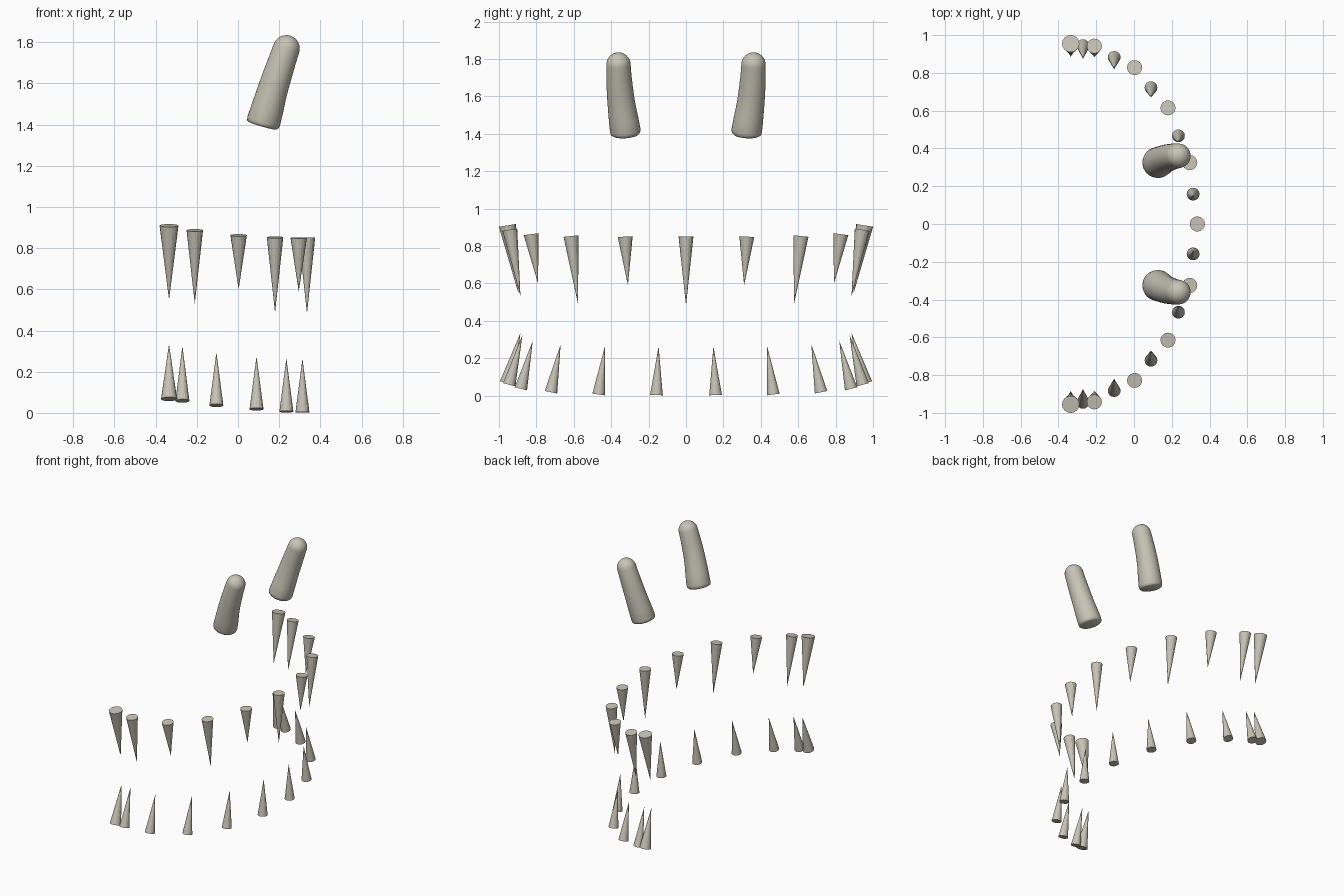
import bpy, bmesh, math
from mathutils import Vector

cube = bpy.data.objects.get("Cube")
if cube:
    bpy.data.objects.remove(cube)

bone = bpy.data.materials.new("bone")
bone.use_nodes = True
bone.diffuse_color = (0.58, 0.55, 0.47, 1)
bone.node_tree.nodes["Principled BSDF"].inputs["Base Color"].default_value = bone.diffuse_color


def add_object(name, bm):
    bmesh.ops.recalc_face_normals(bm, faces=bm.faces)
    mesh = bpy.data.meshes.new(name)
    bm.to_mesh(mesh)
    bm.free()
    mesh.materials.append(bone)
    obj = bpy.data.objects.new(name, mesh)
    bpy.context.collection.objects.link(obj)
    return obj


def tooth(name, base, height, lean, radius):
    """Cone from the base centre; the tip leans towards y = 0."""
    base = Vector(base)
    axis = Vector((0, -lean * base.y * abs(height), height))
    bm = bmesh.new()
    bmesh.ops.create_cone(bm, cap_ends=True, segments=16, radius1=radius,
                          radius2=0, depth=axis.length)
    bmesh.ops.translate(bm, verts=bm.verts, vec=(0, 0, axis.length / 2))
    bmesh.ops.rotate(bm, verts=bm.verts, matrix=axis.to_track_quat('Z', 'Y').to_matrix())
    bmesh.ops.translate(bm, verts=bm.verts, vec=base)
    bmesh.ops.remove_doubles(bm, verts=bm.verts, dist=0.0001)
    add_object(name, bm)


def tooth_row(name, row, lean):
    for i, (x, y, z, height, radius) in enumerate(row):
        for side, sign in (("left", 1), ("right", -1)):
            # a tooth on the centre line is built once
            if y or sign > 0:
                tooth(f"{name}_{i}_{side if y else 'middle'}", (x, sign * y, z), height, lean, radius)


# Teeth: x, y, base z, height to tip, radius
upper = [
    (0.335, 0, 0.852, -0.37, 0.04),
    (0.295, 0.325, 0.85, -0.26, 0.04),
    (0.18, 0.615, 0.853, -0.366, 0.04),
    (0.003, 0.828, 0.863, -0.264, 0.04),
    (-0.21, 0.942, 0.887, -0.357, 0.04),
    (-0.335, 0.955, 0.91, -0.361, 0.046),
]
lower = [
    (0.313, 0.158, 0.003, 0.26, 0.034),
    (0.235, 0.467, 0.006, 0.26, 0.034),
    (0.09, 0.722, 0.018, 0.257, 0.034),
    (-0.105, 0.883, 0.036, 0.258, 0.034),
    (-0.27, 0.945, 0.058, 0.267, 0.034),
    (-0.335, 0.957, 0.067, 0.268, 0.039),
]
tooth_row("upper_tooth", upper, 0.17)
tooth_row("lower_tooth", lower, 0.28)

# Horns: centre line and radius from base to the start of the domed tip
HORN = [
    ((0.119, 0.323, 1.395), 0.070),
    ((0.121, 0.3235, 1.402), 0.079),
    ((0.125, 0.325, 1.418), 0.082),
    ((0.143, 0.334, 1.48), 0.079),
    ((0.160, 0.343, 1.54), 0.075),
    ((0.178, 0.350, 1.60), 0.072),
    ((0.196, 0.355, 1.655), 0.070),
    ((0.216, 0.359, 1.715), 0.067),
    ((0.235, 0.361, 1.770), 0.065),
]


def horn(name, sign, segments=32):
    path = [(Vector(p), r) for p, r in HORN]
    end, end_radius = path[-1]
    tip_dir = (end - path[-2][0]).normalized()
    for k in range(1, 8):
        a = k * math.pi / 16
        path.append((end + tip_dir * end_radius * math.sin(a), end_radius * math.cos(a)))
    bm = bmesh.new()
    rings = []
    for i, (p, r) in enumerate(path):
        axis = path[min(i + 1, len(path) - 1)][0] - path[max(i - 1, 0)][0]
        turn = Vector((0, 0, 1)).rotation_difference(axis)
        ring = []
        for s in range(segments):
            a = 2 * math.pi * s / segments
            v = p + turn @ Vector((r * math.cos(a), r * math.sin(a), 0))
            ring.append(bm.verts.new((v.x, sign * v.y, v.z)))
        rings.append(ring)
    for low, high in zip(rings, rings[1:]):
        for s in range(segments):
            t = (s + 1) % segments
            bm.faces.new((low[s], low[t], high[t], high[s]))
    bm.faces.new(rings[0])
    tip = end + tip_dir * end_radius
    apex = bm.verts.new((tip.x, sign * tip.y, tip.z))
    for s in range(segments):
        bm.faces.new((rings[-1][s], rings[-1][(s + 1) % segments], apex))
    obj = add_object(name, bm)
    bpy.ops.object.select_all(action='DESELECT')
    obj.select_set(True)
    bpy.context.view_layer.objects.active = obj
    bpy.ops.object.shade_smooth_by_angle(angle=math.radians(50))


horn("left_horn", 1)
horn("right_horn", -1)
